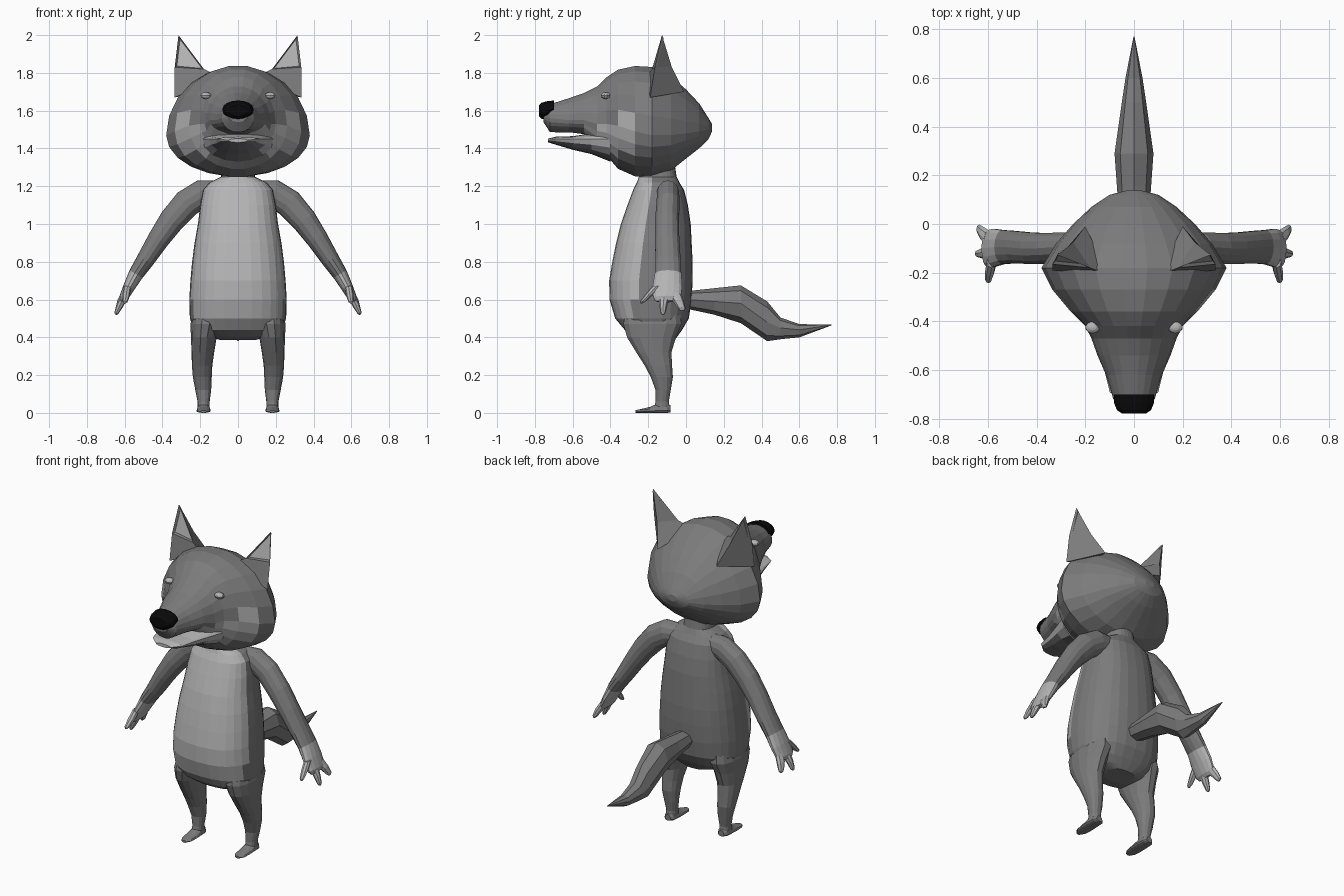
import bpy
import bmesh
from math import cos, sin, pi
from mathutils import Vector

default = bpy.data.objects.get("Cube")
if default:
    bpy.data.objects.remove(default, do_unlink=True)


def make_material(name, value):
    mat = bpy.data.materials.new(name)
    mat.use_nodes = True
    colour = (value, value, value, 1)
    mat.diffuse_color = colour
    mat.node_tree.nodes["Principled BSDF"].inputs["Base Color"].default_value = colour
    return mat


FUR, PALE, BLACK = 0, 1, 2
MATERIALS = [make_material("grey fur", 0.2),
             make_material("pale fur", 0.46),
             make_material("black nose", 0.003)]


def finish(name, bm, paint):
    """Turn a bmesh into an object; paint is a slot or a rule on centre and normal."""
    bmesh.ops.recalc_face_normals(bm, faces=bm.faces)
    for face in bm.faces:
        if callable(paint):
            face.material_index = paint(face.calc_center_median(), face.normal)
        elif paint is not None:
            face.material_index = paint
    mesh = bpy.data.meshes.new(name)
    bm.to_mesh(mesh)
    bm.free()
    for mat in MATERIALS:
        mesh.materials.append(mat)
    obj = bpy.data.objects.new(name, mesh)
    bpy.context.collection.objects.link(obj)
    return obj


def loft(name, rings, paint=FUR):
    """Skin a row of equal rings and cap both ends."""
    bm = bmesh.new()
    rows = [[bm.verts.new(p) for p in ring] for ring in rings]
    count = len(rows[0])
    for low, high in zip(rows, rows[1:]):
        for i in range(count):
            j = (i + 1) % count
            bm.faces.new((low[i], low[j], high[j], high[i]))
    bm.faces.new(rows[0])
    bm.faces.new(rows[-1])
    return finish(name, bm, paint)


def oval(centre, u, v, count, power=2.0):
    """Ring of points around centre, spanned by u and v; power above two squares it off."""
    centre, u, v = Vector(centre), Vector(u), Vector(v)

    def bend(t):
        return (abs(t) ** (2 / power)) * (1 if t >= 0 else -1)

    angles = [2 * pi * i / count for i in range(count)]
    return [centre + u * bend(cos(a)) + v * bend(sin(a)) for a in angles]


def flat_rings(table, count, power, x=0.0):
    """Level rings from rows of height, half width, front y, back y (and optional x)."""
    rings = []
    for z, half, front, back, *shift in table:
        middle = shift[0] if shift else x
        rings.append(oval((middle, (front + back) / 2, z), (half, 0, 0),
                          (0, (back - front) / 2, 0), count, power))
    return rings


def upright_rings(table, count, x=0.0):
    """Rings facing the front: rows of y, half width, top, widest height, bottom."""
    rings = []
    for y, half, top, wide, bottom in table:
        ring = []
        for i in range(count):
            a = 2 * pi * i / count
            rise = (top - wide) if sin(a) > 0 else (wide - bottom)
            ring.append(Vector((x + half * cos(a), y, wide + rise * sin(a))))
        rings.append(ring)
    return rings


def tube(name, path, count, side, paint=FUR):
    """Limb running in x and z: rows of x, y, z, thickness, depth in y."""
    rings = []
    for i, (x, y, z, thick, deep) in enumerate(path):
        before, after = path[max(i - 1, 0)], path[min(i + 1, len(path) - 1)]
        along = Vector((after[0] - before[0], 0, after[2] - before[2])).normalized()
        across = Vector((along.z * side, 0, -along.x))
        rings.append(oval((x * side, y, z), across * thick, (0, deep, 0), count))
    return loft(name, rings, paint)


# Torso and neck with a pale belly
def belly(centre, normal):
    edge = -0.18 - 0.15 * (1.2 - centre.z)
    return PALE if centre.y < edge and 0.44 < centre.z < 1.27 else FUR


torso = [
    (.385, .09, -.20, -.06), (.405, .17, -.28, -.045), (.44, .235, -.325, -.02),
    (.5, .255, -.375, .015), (.6, .258, -.405, .03), (.7, .252, -.407, .035),
    (.8, .243, -.39, .035), (.9, .23, -.37, .03), (1, .212, -.345, .025),
    (1.1, .2, -.31, .01), (1.18, .185, -.28, -.01), (1.22, .15, -.26, -.035),
    (1.25, .09, -.25, -.05), (1.32, .08, -.25, -.06)]
loft("torso", flat_rings(torso, 28, 2.4), belly)


# Head with pale cheeks
def cheeks(centre, normal):
    line = 1.49 + 0.45 * (centre.y + 0.55)
    inside = -0.55 < centre.y < -0.28 and 1.36 < centre.z < line
    return PALE if inside and normal.z > -0.7 else FUR


head = [
    (-.755, .05, 1.6, 1.57, 1.54), (-.72, .085, 1.635, 1.56, 1.485),
    (-.62, .115, 1.667, 1.55, 1.485), (-.54, .15, 1.695, 1.55, 1.475),
    (-.47, .175, 1.73, 1.53, 1.4), (-.42, .2, 1.78, 1.53, 1.36),
    (-.36, .26, 1.82, 1.52, 1.29), (-.27, .335, 1.84, 1.49, 1.25),
    (-.18, .38, 1.835, 1.47, 1.25), (-.08, .32, 1.785, 1.47, 1.28),
    (0, .25, 1.715, 1.48, 1.345), (.07, .175, 1.64, 1.49, 1.4),
    (.12, .1, 1.56, 1.5, 1.45), (.138, .03, 1.53, 1.51, 1.49)]
loft("head", upright_rings(head, 22), cheeks)

# Lower jaw, pale except underneath
jaw = [
    (-.73, .05, 1.452, 1.443, 1.432), (-.69, .1, 1.462, 1.45, 1.42),
    (-.6, .122, 1.465, 1.45, 1.393), (-.5, .155, 1.48, 1.45, 1.37),
    (-.4, .19, 1.49, 1.45, 1.33)]
loft("lower_jaw", upright_rings(jaw, 16),
     lambda centre, normal: PALE if normal.z > -0.75 else FUR)

# Nose
nose = [
    (-.778, .05, 1.63, 1.6, 1.57), (-.765, .07, 1.642, 1.6, 1.556),
    (-.735, .082, 1.65, 1.6, 1.556), (-.7, .082, 1.654, 1.61, 1.6)]
loft("nose", upright_rings(nose, 16), BLACK)

# Tail
tail = [
    (.01, .06, .645, .6, .55), (.15, .07, .66, .59, .52), (.29, .08, .675, .58, .475),
    (.43, .06, .59, .48, .38), (.5, .05, .505, .45, .39), (.6, .035, .47, .44, .4),
    (.77, .002, .467, .465, .463)]
loft("tail", upright_rings(tail, 8))


def build_ear(name, side):
    """Three sided ear whose front is sunk and pale."""
    bm = bmesh.new()

    def vert(x, y, z):
        return bm.verts.new((x * side, y, z))

    base = [vert(.335, -.19, 1.67), vert(.1, -.21, 1.78), vert(.2, -.01, 1.7)]
    middle = [vert(.335, -.165, 1.83), vert(.18, -.18, 1.82), vert(.25, -.075, 1.83)]
    tip = vert(.315, -.127, 2)
    for i in range(3):
        j = (i + 1) % 3
        bm.faces.new((base[i], base[j], middle[j], middle[i]))
        side_face = bm.faces.new((middle[i], middle[j], tip))
        if i == 0:
            front = side_face
    bm.faces.new(base)
    bmesh.ops.recalc_face_normals(bm, faces=bm.faces)
    bmesh.ops.inset_region(bm, faces=[front], thickness=0.014, depth=-0.012)
    front.material_index = PALE
    finish(name, bm, None)


leg = [
    (.025, .032, -.17, -.085, .182), (.06, .032, -.162, -.09, .182),
    (.12, .042, -.162, -.08, .184), (.19, .05, -.188, -.068, .189),
    (.25, .054, -.22, -.072, .19), (.32, .06, -.265, -.075, .186),
    (.4, .068, -.315, -.05, .181), (.47, .08, -.335, -.02, .172),
    (.55, .07, -.32, -.03, .165)]
foot = [
    (-.268, .015, .014, .008, 0), (-.24, .034, .02, .008, 0), (-.19, .038, .032, .01, 0),
    (-.15, .037, .05, .012, 0), (-.1, .034, .05, .012, 0), (-.082, .02, .04, .014, .003)]
arm = [
    (.09, -.1, 1.17, .06, .05), (.19, -.095, 1.16, .075, .06), (.27, -.095, 1.11, .075, .062),
    (.35, -.1, 1.02, .068, .065), (.42, -.1, .92, .058, .066), (.49, -.095, .81, .048, .068),
    (.54, -.095, .735, .04, .072), (.575, -.098, .67, .032, .08), (.605, -.1, .61, .024, .075),
    (.613, -.1, .59, .012, .06)]
fingers = {
    "thumb": [(.585, -.155, .67, .02, .025), (.592, -.195, .625, .02, .022),
              (.598, -.228, .59, .014, .015), (.6, -.236, .58, .006, .006)],
    "middle_finger": [(.6, -.115, .62, .02, .03), (.625, -.12, .57, .019, .021),
                      (.643, -.122, .53, .012, .014), (.647, -.122, .52, .005, .006)],
    "outer_finger": [(.598, -.06, .63, .02, .035), (.62, -.04, .59, .02, .029),
                     (.636, -.022, .553, .013, .02), (.639, -.02, .542, .005, .01)]}

# Paired parts
for label, side in (("left", 1), ("right", -1)):
    build_ear(label + "_ear", side)

    leg_rows = [(*row[:4], row[4] * side) for row in leg]
    loft(label + "_leg", flat_rings(leg_rows, 14, 2.2))
    loft(label + "_foot", upright_rings(foot, 12, 0.182 * side))

    # Arm ends in a pale hand
    tube(label + "_arm", arm, 14, side,
         lambda centre, normal: PALE if centre.z < 0.75 else FUR)
    for finger, path in fingers.items():
        tube(label + "_" + finger, path, 8, side, PALE)

    # Eye set into the side of the brow
    bm = bmesh.new()
    bmesh.ops.create_uvsphere(bm, u_segments=10, v_segments=6, radius=1)
    bmesh.ops.scale(bm, verts=bm.verts, vec=(0.03, 0.025, 0.018))
    bmesh.ops.translate(bm, verts=bm.verts, vec=(0.17 * side, -0.425, 1.68))
    finish(label + "_eye", bm, PALE)
